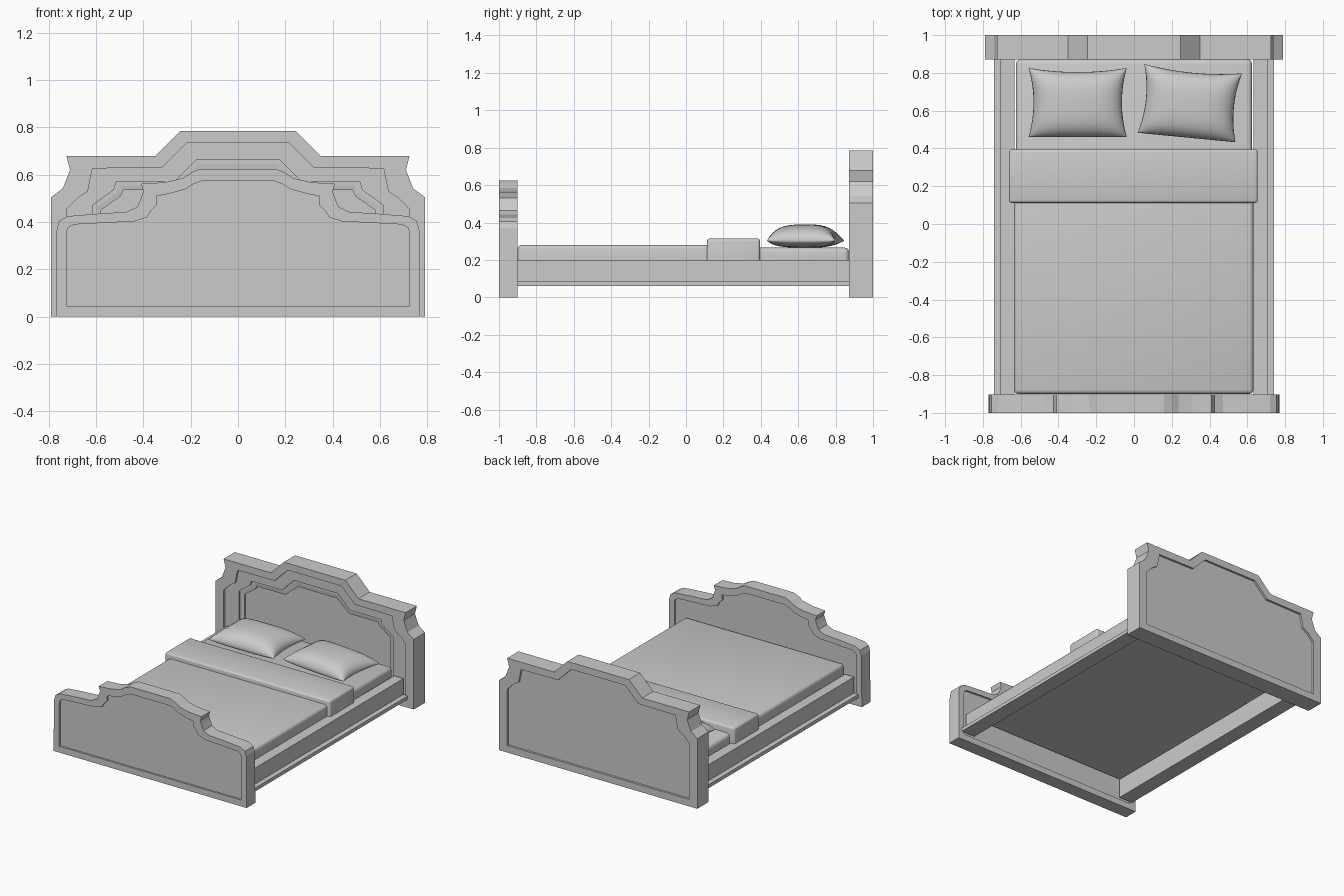
import bpy, bmesh, math
from mathutils import Matrix

if "Cube" in bpy.data.objects:
    bpy.data.objects.remove(bpy.data.objects["Cube"])


def finish(name, bm, smooth=None):
    bmesh.ops.recalc_face_normals(bm, faces=bm.faces)
    me = bpy.data.meshes.new(name)
    bm.to_mesh(me)
    bm.free()
    ob = bpy.data.objects.new(name, me)
    bpy.context.collection.objects.link(ob)
    if smooth:
        bpy.ops.object.select_all(action='DESELECT')
        ob.select_set(True)
        bpy.context.view_layer.objects.active = ob
        bpy.ops.object.shade_smooth_by_angle(angle=math.radians(smooth))
    return ob


def loft_board(name, loops):
    """Join mirrored half profiles, each placed at its own depth, and cap both ends."""
    bm = bmesh.new()
    rings = []
    for half, y in loops:
        pts = half + [(-x, z) for x, z in reversed(half)]
        rings.append([bm.verts.new((x, y, z)) for x, z in pts])
    n = len(rings[0])
    for a, b in zip(rings, rings[1:]):
        for i in range(n):
            j = (i + 1) % n
            bm.faces.new((a[i], a[j], b[j], b[i]))
    bm.faces.new(rings[0])
    bm.faces.new(rings[-1])
    return finish(name, bm)


def box(name, x, y, z, bevel=0, seg=3, top_only=True):
    bm = bmesh.new()
    bmesh.ops.create_cube(bm, size=1)
    for v in bm.verts:
        v.co = [lo + (c + 0.5) * (hi - lo) for c, (lo, hi) in zip(v.co, (x, y, z))]
    if bevel:
        edges = [e for e in bm.edges
                 if not top_only or max(v.co.z for v in e.verts) > z[1] - 1e-5]
        bmesh.ops.bevel(bm, geom=edges, offset=bevel, segments=seg, profile=0.5,
                        affect='EDGES')
    return finish(name, bm, 40 if bevel else None)


def pillow(name, centre, angle, a=0.26, b=0.183):
    bm = bmesh.new()
    n = 20
    bmesh.ops.create_grid(bm, x_segments=n, y_segments=n, size=1)
    top = bm.verts[:]
    geom = bmesh.ops.duplicate(bm, geom=bm.faces[:] + bm.edges[:] + bm.verts[:])['geom']
    bottom = [g for g in geom if isinstance(g, bmesh.types.BMVert)]
    for verts, h in ((top, 0.088), (bottom, -0.037)):
        for v in verts:
            u, w = math.sin(v.co.x * math.pi / 2), math.sin(v.co.y * math.pi / 2)
            puff = max(0, (1 - u ** 4) * (1 - w ** 4)) ** 0.5
            puff *= 1 - 0.12 * (u * u + w * w)
            v.co = (a * u * (1 - 0.1 * (1 - w * w)),
                    b * w * (1 - 0.12 * (1 - u * u) * (w > 0)), h * puff)
    bmesh.ops.remove_doubles(bm, verts=bm.verts, dist=1e-4)
    bm.transform(Matrix.Translation(centre) @ Matrix.Rotation(math.radians(angle), 4, 'Z'))
    return finish(name, bm, 60)


# Headboard: stepped crest, nested recessed panels in front, one recess behind
outer = [(0.79, 0), (0.79, 0.505), (0.74, 0.543), (0.71, 0.62), (0.725, 0.68),
         (0.35, 0.68), (0.245, 0.785)]
frame = [(0.725, 0.05), (0.725, 0.455), (0.68, 0.50), (0.635, 0.53), (0.615, 0.627),
         (0.32, 0.63), (0.215, 0.735)]
p1 = [(0.615, 0.09), (0.615, 0.47), (0.575, 0.50), (0.525, 0.535), (0.515, 0.57),
      (0.27, 0.57), (0.175, 0.665)]
p2 = [(0.60, 0.105), (0.60, 0.46), (0.56, 0.49), (0.51, 0.525), (0.50, 0.555),
      (0.265, 0.555), (0.168, 0.645)]
p3 = [(0.58, 0.125), (0.58, 0.45), (0.545, 0.475), (0.495, 0.51), (0.485, 0.535),
      (0.255, 0.535), (0.155, 0.62)]
loft_board("headboard", [
    (frame, 0.985), (frame, 1.0), (outer, 1.0), (outer, 0.872), (frame, 0.872),
    (frame, 0.887), (p1, 0.887), (p1, 0.900), (p2, 0.900), (p3, 0.903), (p3, 0.915)])

# Footboard: curved crest with a recessed panel on both faces
foot_outer = [(0.77, 0), (0.766, 0.37), (0.755, 0.405), (0.72, 0.425), (0.60, 0.435),
              (0.47, 0.443), (0.425, 0.465), (0.41, 0.50), (0.40, 0.53), (0.41, 0.562),
              (0.31, 0.568), (0.235, 0.585), (0.20, 0.608), (0.16, 0.625)]
foot_panel = [(0.725, 0.045), (0.725, 0.35), (0.72, 0.375), (0.695, 0.39), (0.60, 0.395),
              (0.44, 0.403), (0.385, 0.42), (0.37, 0.445), (0.342, 0.475), (0.345, 0.51),
              (0.29, 0.52), (0.22, 0.54), (0.19, 0.56), (0.155, 0.573)]
loft_board("footboard", [
    (foot_panel, -0.987), (foot_panel, -1.0), (foot_outer, -1.0),
    (foot_outer, -0.902), (foot_panel, -0.902), (foot_panel, -0.915)])

# Side rails with a projecting lower ledge
for side, s in (("left", -1), ("right", 1)):
    box(side + "_rail", sorted((s * 0.632, s * 0.706)), (-0.905, 0.875), (0.06, 0.2))
    box(side + "_rail_ledge", sorted((s * 0.70, s * 0.742)), (-0.905, 0.875), (0.06, 0.085))

# Bedding
box("mattress", (-0.625, 0.625), (-0.895, 0.872), (0.195, 0.266), 0.025)
box("duvet", (-0.635, 0.632), (-0.9, 0.37), (0.197, 0.28), 0.022)
box("folded_blanket", (-0.662, 0.655), (0.112, 0.395), (0.198, 0.314), 0.014)

# Pillows
pillow("left_pillow", (-0.298, 0.643, 0.302), 0)
pillow("right_pillow", (0.296, 0.64, 0.302), -5.5)
